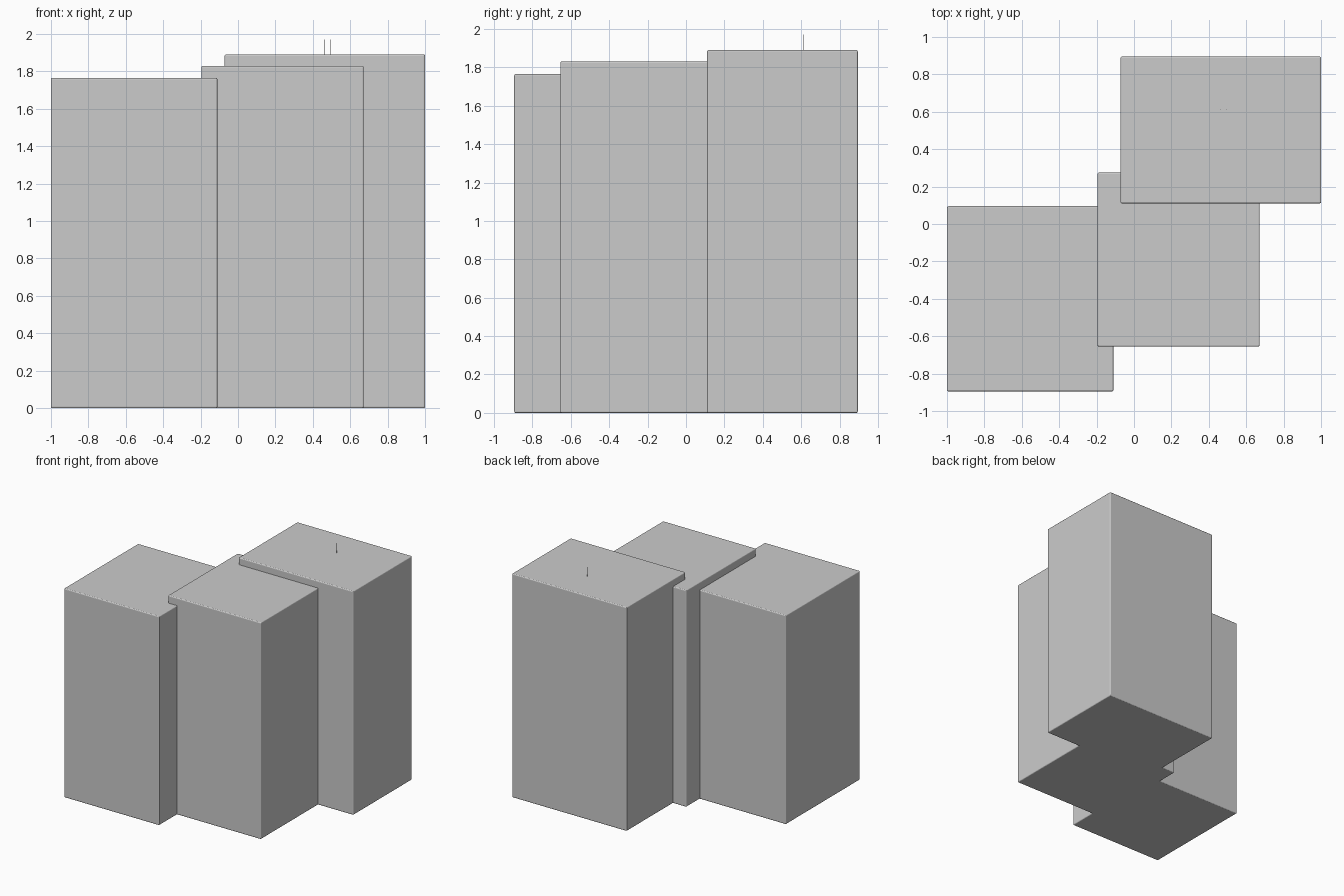
import bpy

if "Cube" in bpy.data.objects:
    bpy.data.objects.remove(bpy.data.objects["Cube"])


def tower(name, x0, x1, y0, y1, height):
    """Box tower standing on the ground with finely rounded edges."""
    bpy.ops.mesh.primitive_cube_add(
        size=1, location=((x0 + x1) / 2, (y0 + y1) / 2, height / 2))
    ob = bpy.context.object
    ob.name = name
    ob.scale = (x1 - x0, y1 - y0, height)
    bpy.ops.object.transform_apply(location=False, rotation=False, scale=True)
    bevel = ob.modifiers.new("soft_edges", 'BEVEL')
    bevel.width = 0.008
    bevel.segments = 3
    return ob


# Three overlapping towers, rising toward the back right
tower("left_tower", -1.0, -0.11, -0.895, 0.095, 1.765)
tower("middle_tower", -0.195, 0.672, -0.655, 0.275, 1.83)
tower("right_tower", -0.072, 1.0, 0.11, 0.895, 1.89)

# Pair of hair-thin roof masts on the tallest tower
for i, x in enumerate((0.46, 0.495)):
    bpy.ops.mesh.primitive_cylinder_add(
        vertices=8, radius=0.0015, depth=0.09, location=(x, 0.61, 1.925))
    bpy.context.object.name = f"roof_mast_{i + 1}"
